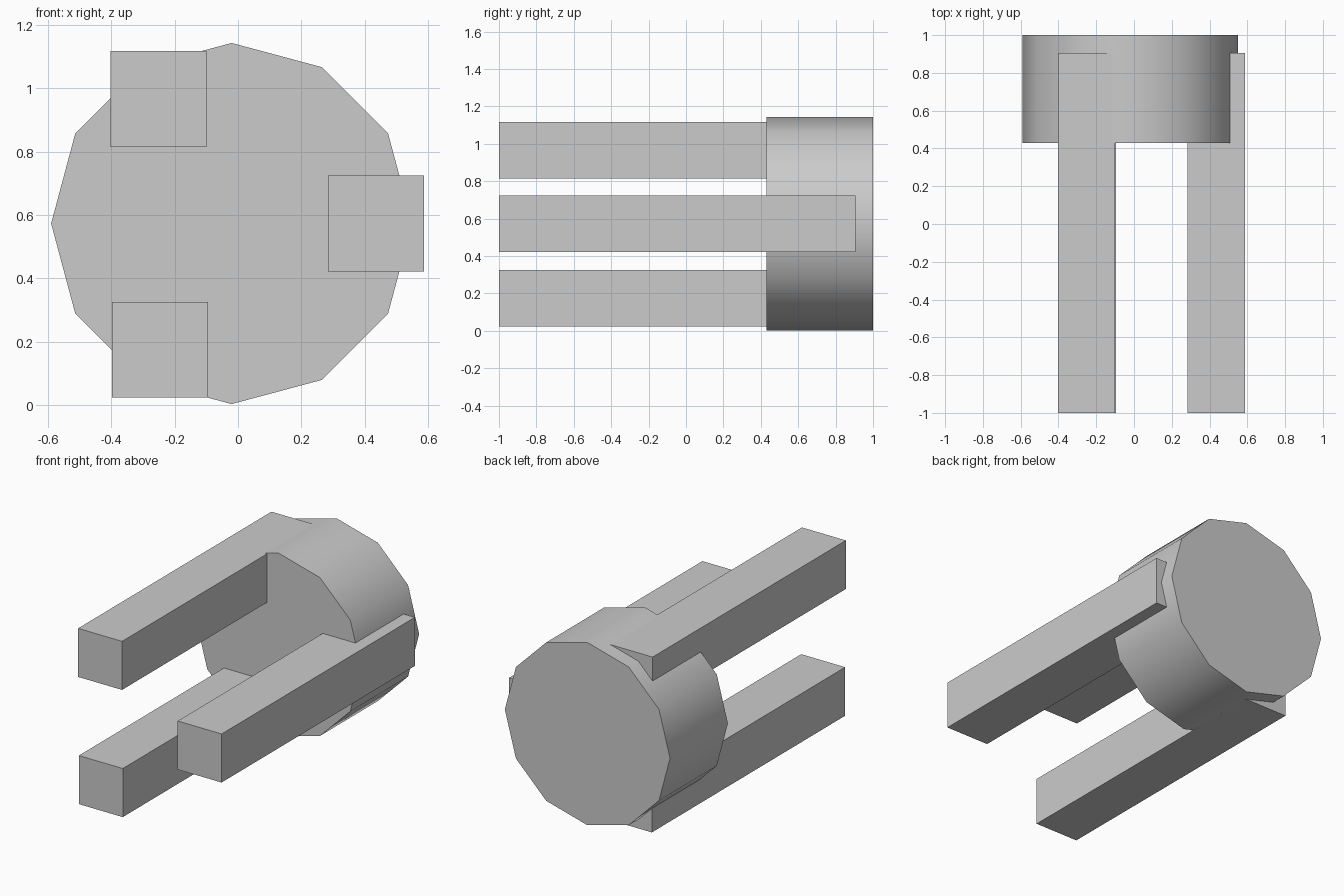
import bpy, math

if "Cube" in bpy.data.objects:
    bpy.data.objects.remove(bpy.data.objects["Cube"])

grey = bpy.data.materials.new("light grey")
grey.diffuse_color = (0.6, 0.6, 0.6, 1)
grey.use_nodes = True
grey.node_tree.nodes["Principled BSDF"].inputs["Base Color"].default_value = grey.diffuse_color


def finish(name):
    ob = bpy.context.object
    ob.name = name
    ob.data.materials.append(grey)
    bpy.ops.object.transform_apply(location=False, rotation=True, scale=True)
    return ob


# Twelve-sided drum at the back, axis along y
bpy.ops.mesh.primitive_cylinder_add(vertices=12, radius=0.57, depth=0.57,
                                    location=(-0.02, 0.715, 0.573),
                                    rotation=(math.pi / 2, 0, 0))
finish("drum")
bpy.ops.object.shade_smooth_by_angle(angle=math.radians(40))

# Three square bars reaching forward from the drum
SIDE, FRONT, BACK = 0.303, -1.0, 0.905
for name, x, z in (("upper_left_bar", -0.2515, 0.9665),
                   ("right_bar", 0.4355, 0.5725),
                   ("lower_left_bar", -0.2465, 0.1745)):
    bpy.ops.mesh.primitive_cube_add(size=1, location=(x, (FRONT + BACK) / 2, z))
    bpy.context.object.scale = (SIDE, BACK - FRONT, SIDE)
    finish(name)
